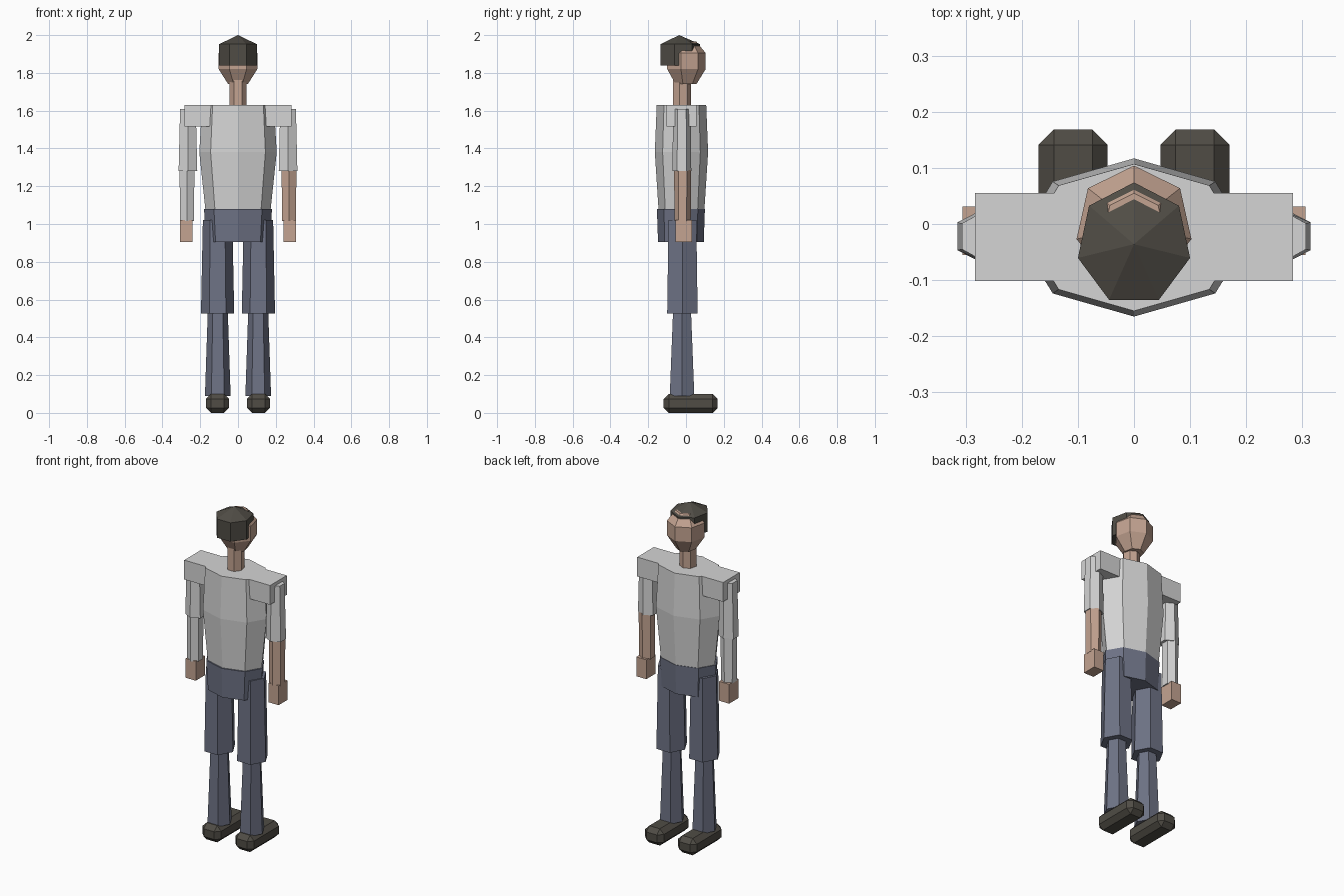
import bpy, bmesh, math

if "Cube" in bpy.data.objects:
    bpy.data.objects.remove(bpy.data.objects["Cube"])


def material(name, rgb):
    m = bpy.data.materials.new(name)
    m.diffuse_color = (*rgb, 1)
    m.use_nodes = True
    m.node_tree.nodes["Principled BSDF"].inputs["Base Color"].default_value = m.diffuse_color
    return m


SHIRT = material("light grey cloth", (0.66, 0.66, 0.66))
SKIN = material("skin", (0.55, 0.37, 0.285))
DENIM = material("blue grey cloth", (0.155, 0.17, 0.235))
DARK = material("dark brown", (0.08, 0.073, 0.06))


def finish(name, bm, mat):
    bmesh.ops.recalc_face_normals(bm, faces=bm.faces)
    mesh = bpy.data.meshes.new(name)
    bm.to_mesh(mesh)
    bm.free()
    mesh.materials.append(mat)
    ob = bpy.data.objects.new(name, mesh)
    bpy.context.collection.objects.link(ob)
    return ob


def loft(name, mat, sides, rings, cx=0, cy=0, start=90):
    """Stack of polygon rings (z, rx, ry); a zero radius closes to a point."""
    bm = bmesh.new()
    loops = []
    for z, rx, ry in rings:
        if rx == 0:
            loops.append([bm.verts.new((cx, cy, z))])
            continue
        angles = [math.radians(start) + math.tau * i / sides for i in range(sides)]
        loops.append([bm.verts.new((cx + rx * math.cos(a), cy + ry * math.sin(a), z))
                      for a in angles])
    for lo, hi in zip(loops, loops[1:]):
        for i in range(sides):
            j = (i + 1) % sides
            if len(hi) == 1:
                bm.faces.new((lo[i], lo[j], hi[0]))
            else:
                bm.faces.new((lo[i], lo[j], hi[j], hi[i]))
    for loop in (loops[0], loops[-1]):
        if len(loop) > 1:
            bm.faces.new(loop)
    return finish(name, bm, mat)


def box(name, mat, x, y, z, bevel=0):
    """Box from (min, max) pairs, optionally chamfered."""
    bm = bmesh.new()
    bmesh.ops.create_cube(bm, size=1)
    for v in bm.verts:
        v.co = [r[0] + (c + 0.5) * (r[1] - r[0]) for c, r in zip(v.co, (x, y, z))]
    if bevel:
        bmesh.ops.bevel(bm, geom=bm.edges[:], offset=bevel, segments=1,
                        affect='EDGES', profile=0.5)
    return finish(name, bm, mat)


# Head, hair cap and neck: seven-sided, with a corner at the face
loft("head", SKIN, 7, [(1.74, 0.053, 0.058), (1.82, 0.105, 0.107),
                       (1.905, 0.105, 0.107), (1.965, 0.055, 0.058)], cy=-0.003)
loft("hair", DARK, 7, [(1.84, 0.1025, 0.11), (1.952, 0.1025, 0.11), (2.0, 0, 0)],
     cy=-0.036)
loft("neck", SKIN, 7, [(1.58, 0.047, 0.05), (1.77, 0.047, 0.05)], cy=-0.023)

# Torso and hips: eight-sided
loft("torso", SHIRT, 8, [(1.07, 0.172, 0.121), (1.38, 0.205, 0.141),
                         (1.63, 0.19, 0.131)], cy=-0.024)
loft("hips", DENIM, 8, [(0.905, 0.168, 0.121), (1.08, 0.18, 0.127)], cy=-0.027)

for side, s in (("left", -1), ("right", 1)):
    # Shoulder block and arm; only one forearm is sleeved
    box(side + "_shoulder", SHIRT, sorted((s * 0.1, s * 0.283)), (-0.102, 0.055),
        (1.515, 1.63))
    loft(side + "_upper_arm", SHIRT, 6, [(1.28, 0.057, 0.05), (1.61, 0.048, 0.046)],
         cx=s * 0.265, cy=-0.022)
    loft(side + "_forearm", SHIRT if s < 0 else SKIN, 6,
         [(1.015, 0.043, 0.043), (1.285, 0.045, 0.045)], cx=s * 0.27, cy=-0.018)
    box(side + "_hand", SKIN, sorted((s * 0.24, s * 0.306)), (-0.055, 0.031),
        (0.905, 1.02))
    # Leg: six-sided with flat front
    loft(side + "_thigh", DENIM, 6, [(0.525, 0.088, 0.093), (1.02, 0.078, 0.085)],
         cx=s * 0.108, cy=-0.019, start=0)
    loft(side + "_shin", DENIM, 6, [(0.09, 0.068, 0.075), (0.535, 0.053, 0.055)],
         cx=s * 0.107, cy=-0.021, start=0)
    # Chamfered shoe, toe toward +y
    box(side + "_shoe", DARK, sorted((s * 0.047, s * 0.17)), (-0.118, 0.168),
        (0, 0.1), bevel=0.027)
